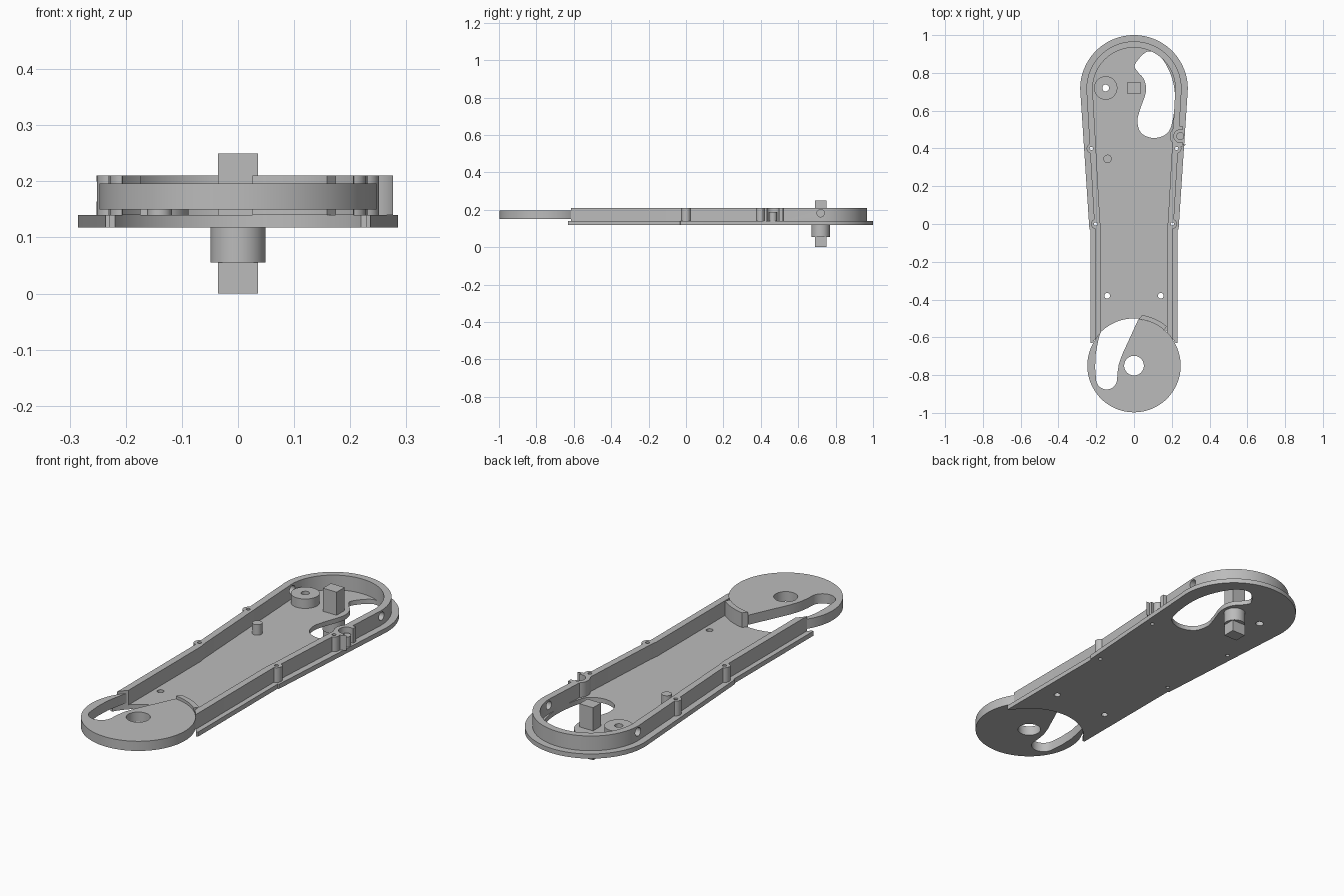
import bpy, bmesh, math
from mathutils import Vector

if "Cube" in bpy.data.objects:
    bpy.data.objects.remove(bpy.data.objects["Cube"])

grey = bpy.data.materials.new("grey_plastic")
grey.diffuse_color = (0.5, 0.5, 0.5, 1)
grey.use_nodes = True
grey.node_tree.nodes["Principled BSDF"].inputs["Base Color"].default_value = grey.diffuse_color


def prism(name, pts, z0, z1):
    """Extrude a closed xy outline between two heights."""
    bm = bmesh.new()
    f = bm.faces.new([bm.verts.new((x, y, z0)) for x, y in pts])
    ext = bmesh.ops.extrude_face_region(bm, geom=[f])
    top = [g for g in ext["geom"] if isinstance(g, bmesh.types.BMVert)]
    bmesh.ops.translate(bm, vec=(0, 0, z1 - z0), verts=top)
    bmesh.ops.recalc_face_normals(bm, faces=bm.faces)
    me = bpy.data.meshes.new(name)
    bm.to_mesh(me)
    bm.free()
    me.materials.append(grey)
    ob = bpy.data.objects.new(name, me)
    bpy.context.collection.objects.link(ob)
    return ob


def arc(cx, cy, r, a0, a1, n):
    return [(cx + r * math.cos(math.radians(a0 + (a1 - a0) * i / n)),
             cy + r * math.sin(math.radians(a0 + (a1 - a0) * i / n))) for i in range(n + 1)]


def disc(name, x, y, r, z0, z1, n=32):
    return prism(name, arc(x, y, r, 0, 360, n)[:-1], z0, z1)


def box(name, x0, x1, y0, y1, z0, z1):
    return prism(name, [(x0, y0), (x1, y0), (x1, y1), (x0, y1)], z0, z1)


def smooth_loop(pts, steps=6):
    """Closed Catmull-Rom curve through the points."""
    out, n = [], len(pts)
    for i in range(n):
        a, b, c, d = (Vector(pts[(i + k) % n]) for k in (-1, 0, 1, 2))
        for s in range(steps):
            t = s / steps
            p = 0.5 * (2 * b + (c - a) * t + (2 * a - 5 * b + 4 * c - d) * t * t
                       + (3 * b - a - 3 * c + d) * t ** 3)
            out.append((p.x, p.y))
    return out


def combine(ob, others, op):
    """Apply booleans and remove the helper objects."""
    for o in others:
        m = ob.modifiers.new("bool", "BOOLEAN")
        m.operation, m.solver, m.object = op, "EXACT", o
    dg = bpy.context.evaluated_depsgraph_get()
    me = bpy.data.meshes.new_from_object(ob.evaluated_get(dg))
    ob.modifiers.clear()
    ob.data = me
    for o in others:
        bpy.data.objects.remove(o)


def arm_outline(r, side, end):
    """Round head, tapered middle and straight tail; side lists (x, y) going down."""
    right = [(x, y) for x, y in side] + [(side[-1][0], end)]
    return arc(0, 0.715, r, 0, 180, 48) + [(-x, y) for x, y in right] + right[::-1]


BASE, FLOOR, RIM = 0.118, 0.14, 0.21
HUB = (0, -0.75)
screws = [(s * x, y) for s in (-1, 1) for x, y in ((0.203, 0), (0.226, 0.4))]
peg = (0.245, 0.465)

# Base plate with holes and the large curved window
plate = prism("base_plate", arm_outline(0.285, [(0.236, -0.03), (0.23, -0.031)], -0.63), BASE, FLOOR)
window = [(0.005, 0.845), (0.07, 0.912), (0.14, 0.885), (0.195, 0.79), (0.217, 0.68),
          (0.205, 0.55), (0.175, 0.48), (0.105, 0.455), (0.04, 0.48), (0.018, 0.54),
          (0.03, 0.6), (0.063, 0.7), (0.053, 0.765), (0.02, 0.805)]
cuts = [disc("cut", *HUB, 0.25, 0, 0.3, 96), prism("cut", smooth_loop(window), 0, 0.3),
        disc("cut", -0.15, 0.72, 0.018, 0, 0.3)]
cuts += [disc("cut", s * 0.142, -0.38, 0.015, 0, 0.3) for s in (-1, 1)]
cuts += [disc("cut", x, y, 0.009, 0, 0.3, 16) for x, y in screws]
combine(plate, cuts, "DIFFERENCE")

# Raised rim wall, with screw bosses and a pocket around the outer peg
wall = prism("rim_wall", arm_outline(0.252, [(0.21, 0), (0.206, -0.03)], -0.66), FLOOR, RIM)
combine(wall, [prism("cut", arm_outline(0.219, [(0.179, 0), (0.174, -0.03)], -0.8), 0, 0.3)],
        "DIFFERENCE")
combine(wall, [disc("add", x, y, 0.025, FLOOR, RIM) for x, y in screws]
        + [disc("add", *peg, 0.055, FLOOR, RIM)], "UNION")
cuts = [disc("cut", x, y, 0.009, 0, 0.3, 16) for x, y in screws]
cuts += [disc("cut", *peg, 0.034, 0, 0.3), disc("cut", *HUB, 0.247, 0, 0.3, 96),
         box("cut", 0.258, 0.32, 0.42, 0.54, 0, 0.3)]
side_hole = disc("cut", 0, 0, 0.02, -0.4, 0.4, 24)
side_hole.rotation_euler = (0, math.pi / 2, 0)
side_hole.location = (0, 0.72, 0.182)
combine(wall, cuts + [side_hole], "DIFFERENCE")

# Curved lip joining the right wall to the end disc
a0, a1 = 50, 84
prism("end_lip", arc(*HUB, 0.247, a0, a1, 16) + arc(*HUB, 0.271, a1 - 3, a0, 16), FLOOR, RIM)

# End disc with bore and open side slot
hub = disc("end_disc", *HUB, 0.247, 0.15, 0.196, 96)
slot = [(0.03, -0.49), (-0.062, -0.69), (-0.08, -0.74), (-0.088, -0.79)]
slot += arc(-0.145, -0.82, 0.056, 0, -180, 16)
slot += [(-0.206, -0.76), (-0.203, -0.69), (-0.19, -0.62), (-0.17, -0.54), (-0.1, -0.45)]
combine(hub, [disc("cut", *HUB, 0.052, 0, 0.3, 48), prism("cut", slot, 0, 0.3)], "DIFFERENCE")

# Drive shaft and collar below the plate
box("drive_shaft", -0.036, 0.036, 0.69, 0.75, 0, 0.25)
disc("shaft_collar", 0, 0.72, 0.049, 0.055, BASE, 48)

# Standing boss and pegs
boss = disc("round_boss", -0.15, 0.72, 0.062, FLOOR, 0.185, 48)
combine(boss, [disc("cut", -0.15, 0.72, 0.018, 0, 0.3)], "DIFFERENCE")
disc("inner_peg", -0.14, 0.345, 0.022, FLOOR, 0.19)
disc("outer_peg", *peg, 0.021, FLOOR, 0.188)

# Smooth curved sides, keep edges sharp
for ob in bpy.context.scene.objects:
    ob.select_set(True)
    bpy.context.view_layer.objects.active = ob
bpy.ops.object.shade_smooth_by_angle(angle=math.radians(30))
